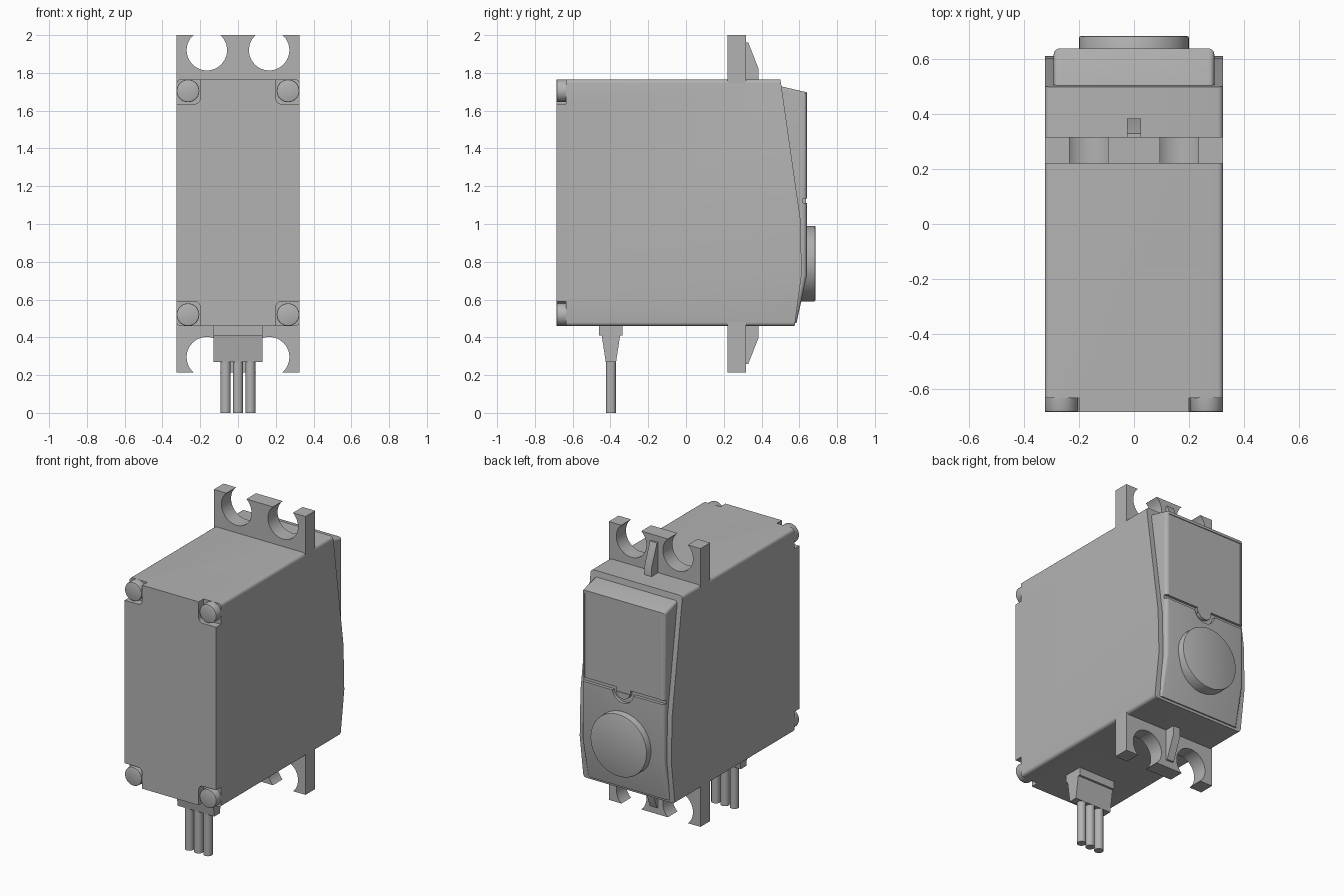
import bpy, bmesh, math
from mathutils import Matrix

cube = bpy.data.objects.get("Cube")
if cube:
    bpy.data.objects.remove(cube, do_unlink=True)

grey = bpy.data.materials.new("plain grey")
grey.use_nodes = True
GREY = (0.45, 0.45, 0.45, 1)
grey.diffuse_color = GREY
grey.node_tree.nodes["Principled BSDF"].inputs["Base Color"].default_value = GREY


def finish(bm, name):
    bmesh.ops.recalc_face_normals(bm, faces=bm.faces)
    mesh = bpy.data.meshes.new(name)
    bm.to_mesh(mesh)
    bm.free()
    mesh.materials.append(grey)
    ob = bpy.data.objects.new(name, mesh)
    bpy.context.collection.objects.link(ob)
    return ob


def side_profile(name, half_x, points):
    """Extrude a (y, z) outline across x."""
    bm = bmesh.new()
    face = bm.faces.new([bm.verts.new((-half_x, y, z)) for y, z in points])
    out = bmesh.ops.extrude_face_region(bm, geom=[face])["geom"]
    verts = [v for v in out if isinstance(v, bmesh.types.BMVert)]
    bmesh.ops.translate(bm, verts=verts, vec=(2 * half_x, 0, 0))
    return finish(bm, name)


def box(name, x0, x1, y0, y1, z0, z1):
    ob = side_profile(name, (x1 - x0) / 2, [(y0, z0), (y1, z0), (y1, z1), (y0, z1)])
    ob.data.transform(Matrix.Translation(((x0 + x1) / 2, 0, 0)))
    return ob


def cylinder(name, x, z, r, y0, y1, segments=48):
    bm = bmesh.new()
    turn = Matrix.Translation((x, (y0 + y1) / 2, z)) @ Matrix.Rotation(math.pi / 2, 4, 'X')
    bmesh.ops.create_cone(bm, cap_ends=True, segments=segments, radius1=r, radius2=r,
                          depth=y1 - y0, matrix=turn)
    return finish(bm, name)


def apply(ob, kind, **settings):
    mod = ob.modifiers.new(kind, kind)
    for key, value in settings.items():
        setattr(mod, key, value)
    bpy.context.view_layer.objects.active = ob
    bpy.ops.object.modifier_apply(modifier=mod.name)


def boolean(ob, tool, operation='DIFFERENCE'):
    apply(ob, 'BOOLEAN', object=tool, operation=operation, solver='EXACT')
    bpy.data.objects.remove(tool, do_unlink=True)


def round_edges(ob, width, test, segments=4):
    """Bevel the edges whose end points a, b pass the test."""
    bm = bmesh.new()
    bm.from_mesh(ob.data)
    edges = [e for e in bm.edges if test(e.verts[0].co, e.verts[1].co)]
    bmesh.ops.bevel(bm, geom=edges, offset=width, segments=segments, profile=0.5, affect='EDGES')
    bm.to_mesh(ob.data)
    bm.free()


def along_y(a, b):
    return abs(a.x - b.x) < 1e-4 and abs(a.z - b.z) < 1e-4


# Main case with a sloped back
case = side_profile("case", 0.325, [(-0.685, 0.46), (0.575, 0.46), (0.613, 0.74),
                                    (0.605, 1.03), (0.5, 1.765), (-0.685, 1.765)])
round_edges(case, 0.02, along_y)

# Corner pockets and the screws sitting in them
for sx in (-1, 1):
    for sz, z in ((-1, 0.52), (1, 1.705)):
        xs = sorted((sx * 0.2, sx * 0.4))
        zs = sorted((z - sz * 0.07, z + sz * 0.2))
        pocket = box("pocket", *xs, -0.75, -0.635, *zs)
        round_edges(pocket, 0.03, along_y)
        boolean(case, pocket)
        screw = cylinder(f"screw_{'left' if sx > 0 else 'right'}_{'top' if sz > 0 else 'bottom'}",
                         sx * 0.265, z, 0.06, -0.685, -0.62)
        round_edges(screw, 0.006, lambda a, b: a.y < -0.68 and b.y < -0.68, 2)

# Raised back cover
cover = side_profile("back_cover", 0.293, [(0.45, 0.475), (0.585, 0.475), (0.64, 0.73),
                                           (0.64, 1.697), (0.51, 1.727), (0.45, 1.727)])
round_edges(cover, 0.022, lambda a, b: abs(a.x - b.x) < 1e-4 and a.y > 0.5 and b.y > 0.5)

# Seam across the cover with a half round dip, and a shallow label recess
boolean(cover, box("seam_cut", -0.4, 0.4, 0.62, 0.7, 1.11, 1.135))
dip = cylinder("dip_cut", 0, 1.12, 0.075, 0.62, 0.7)
boolean(dip, cylinder("dip_core", 0, 1.12, 0.05, 0.6, 0.72))
boolean(dip, box("dip_top", -0.2, 0.2, 0.6, 0.72, 1.12, 1.3))
boolean(cover, dip)
boolean(cover, box("seam_bridge", -0.05, 0.05, 0.6, 0.635, 1.1, 1.137), 'UNION')
boolean(cover, box("label_cut", -0.272, 0.272, 0.635, 0.7, 1.125, 1.68))

# Output boss
boss = cylinder("output_boss", 0, 0.79, 0.2, 0.55, 0.685, 64)
round_edges(boss, 0.006, lambda a, b: a.y > 0.68 and b.y > 0.68, 2)

# Mounting flanges with open screw holes, each braced by a rib
for name, z0, z1, hole_z, tip, low, root in (("top", 1.74, 2.0, 1.92, 1.96, 1.82, 1.75),
                                             ("bottom", 0.215, 0.48, 0.295, 0.26, 0.4, 0.47)):
    flange = box(f"{name}_flange", -0.325, 0.325, 0.22, 0.318, z0, z1)
    for sx in (-1, 1):
        boolean(flange, cylinder("hole", sx * 0.165, hole_z, 0.107, 0.1, 0.4))
    side_profile(f"{name}_rib", 0.025, [(0.31, tip), (0.33, tip), (0.385, low),
                                        (0.385, root), (0.31, root)])

# Cable grommet: collar, tapered sleeve and three wires
box("cable_collar", -0.13, 0.13, -0.46, -0.335, 0.41, 0.47)
side_profile("cable_sleeve", 0.13, [(-0.447, 0.415), (-0.425, 0.27), (-0.37, 0.27), (-0.348, 0.415)])
for i, name in enumerate(("right", "middle", "left")):
    wire = cylinder(f"wire_{name}", 0, 0, 0.027, 0, 0.3, 24)
    wire.data.transform(Matrix.Translation(((i - 1) * 0.066, -0.397, 0))
                        @ Matrix.Rotation(math.pi / 2, 4, 'X'))

# Smooth the round surfaces, keep the edges crisp
bpy.ops.object.select_all(action='DESELECT')
for ob in bpy.context.scene.objects:
    if ob.type == 'MESH':
        ob.select_set(True)
        bpy.context.view_layer.objects.active = ob
bpy.ops.object.shade_smooth_by_angle(angle=math.radians(30))
